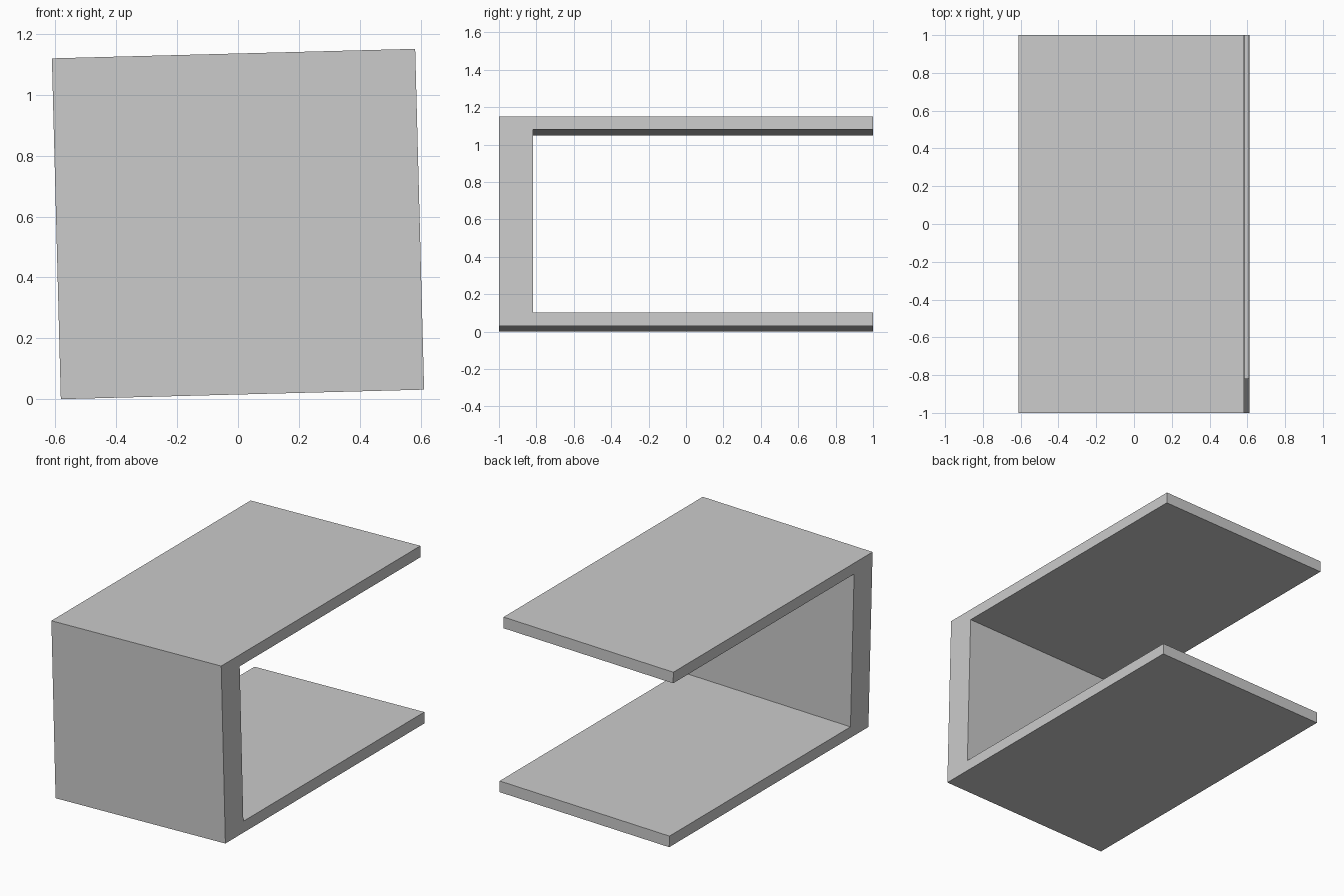
import bpy
from math import radians
from mathutils import Matrix, Vector

if "Cube" in bpy.data.objects:
    bpy.data.objects.remove(bpy.data.objects["Cube"])

W, H, T = 1.194, 1.12, 0.071      # width, height, shelf thickness
WALL_Y = -0.817                   # inner face of the front wall

# the whole bracket leans slightly about the y axis
lean = Matrix.Translation((0, 0, 0.5755)) @ Matrix.Rotation(radians(-1.5), 4, 'Y')


def box(name, y0, y1, z0, z1):
    bpy.ops.mesh.primitive_cube_add(size=1)
    ob = bpy.context.object
    ob.name = name
    ob.data.transform(Matrix.Translation((0, (y0 + y1) / 2, (z0 + z1) / 2))
                      @ Matrix.Diagonal(Vector((W, y1 - y0, z1 - z0, 1))))
    ob.data.transform(lean)
    return ob


# thick upright wall at the front
box("front_wall", -1, WALL_Y, -H / 2, H / 2)

# thin shelves reaching back from it
box("bottom_shelf", WALL_Y, 1, -H / 2, -H / 2 + T)
box("top_shelf", WALL_Y, 1, H / 2 - T, H / 2)
